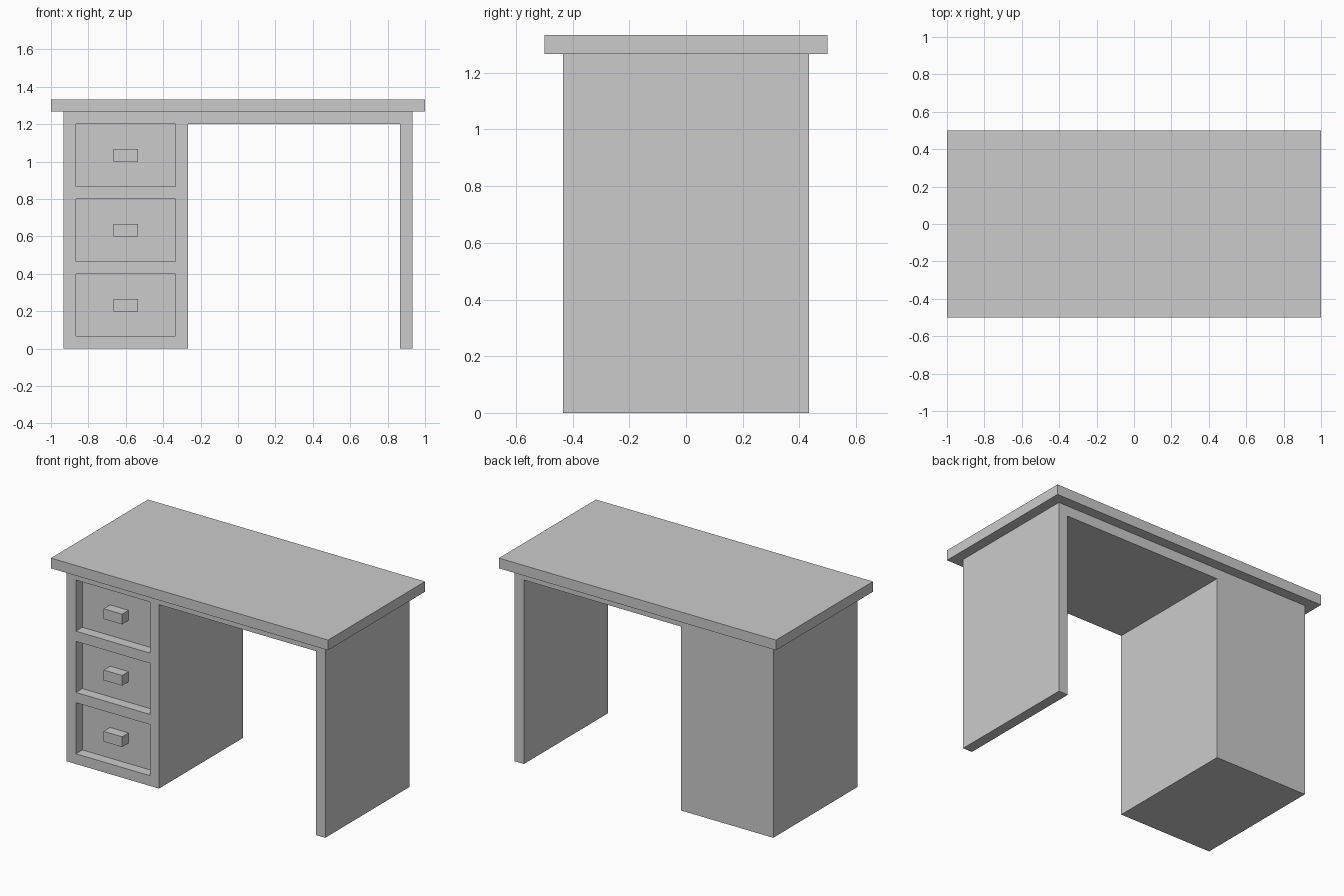
import bpy
import bmesh
from mathutils import Vector

U = 1 / 15            # board thickness; all sizes are multiples of it
FRONT = -6.5 * U      # front plane of the frame

if "Cube" in bpy.data.objects:
    bpy.data.objects.remove(bpy.data.objects["Cube"])

grey = bpy.data.materials.new("plain grey")
grey.use_nodes = True
grey.diffuse_color = (0.6, 0.6, 0.6, 1)
grey.node_tree.nodes["Principled BSDF"].inputs["Base Color"].default_value = grey.diffuse_color


def add_object(name, bm):
    bmesh.ops.recalc_face_normals(bm, faces=bm.faces)
    mesh = bpy.data.meshes.new(name)
    bm.to_mesh(mesh)
    bm.free()
    mesh.materials.append(grey)
    obj = bpy.data.objects.new(name, mesh)
    bpy.context.collection.objects.link(obj)
    return obj


def box(name, low, high):
    low, high = Vector(low), Vector(high)
    bm = bmesh.new()
    bmesh.ops.create_cube(bm, size=1)
    bmesh.ops.scale(bm, vec=high - low, verts=bm.verts)
    bmesh.ops.translate(bm, vec=(low + high) / 2, verts=bm.verts)
    return add_object(name, bm)


# Table top
box("table_top", (-1, -0.5, 19 * U), (1, 0.5, 20 * U))

# Frame: drawer pedestal, apron slab and side panel as one extruded profile
profile = [(-14, 0), (-4, 0), (-4, 18), (13, 18), (13, 0), (14, 0), (14, 19), (-14, 19)]
bm = bmesh.new()
face = bm.faces.new([bm.verts.new((x * U, FRONT, z * U)) for x, z in profile])
swept = bmesh.ops.extrude_face_region(bm, geom=[face])["geom"]
bmesh.ops.translate(bm, vec=(0, -2 * FRONT, 0),
                    verts=[v for v in swept if isinstance(v, bmesh.types.BMVert)])
frame = add_object("desk_frame", bm)

# Recessed drawer fronts with block handles
for name, base in (("lower", 1), ("middle", 7), ("upper", 13)):
    cutter = box(name + "_drawer_cutter", (-13 * U, FRONT - U, base * U),
                 (-5 * U, FRONT + U, (base + 5) * U))
    cutter.hide_render = True
    cutter.hide_set(True)
    cut = frame.modifiers.new(name + "_drawer_recess", 'BOOLEAN')
    cut.operation = 'DIFFERENCE'
    cut.solver = 'EXACT'
    cut.object = cutter
    box(name + "_drawer_handle", (-10 * U, FRONT, (base + 2) * U),
        (-8 * U, FRONT + U, (base + 3) * U))

# Bake the recesses into the frame and discard the cutters
bpy.context.view_layer.update()
evaluated = frame.evaluated_get(bpy.context.evaluated_depsgraph_get())
baked = bpy.data.meshes.new_from_object(evaluated)
cutters = [m.object for m in frame.modifiers]
frame.modifiers.clear()
frame.data = baked
for cutter in cutters:
    bpy.data.objects.remove(cutter)
